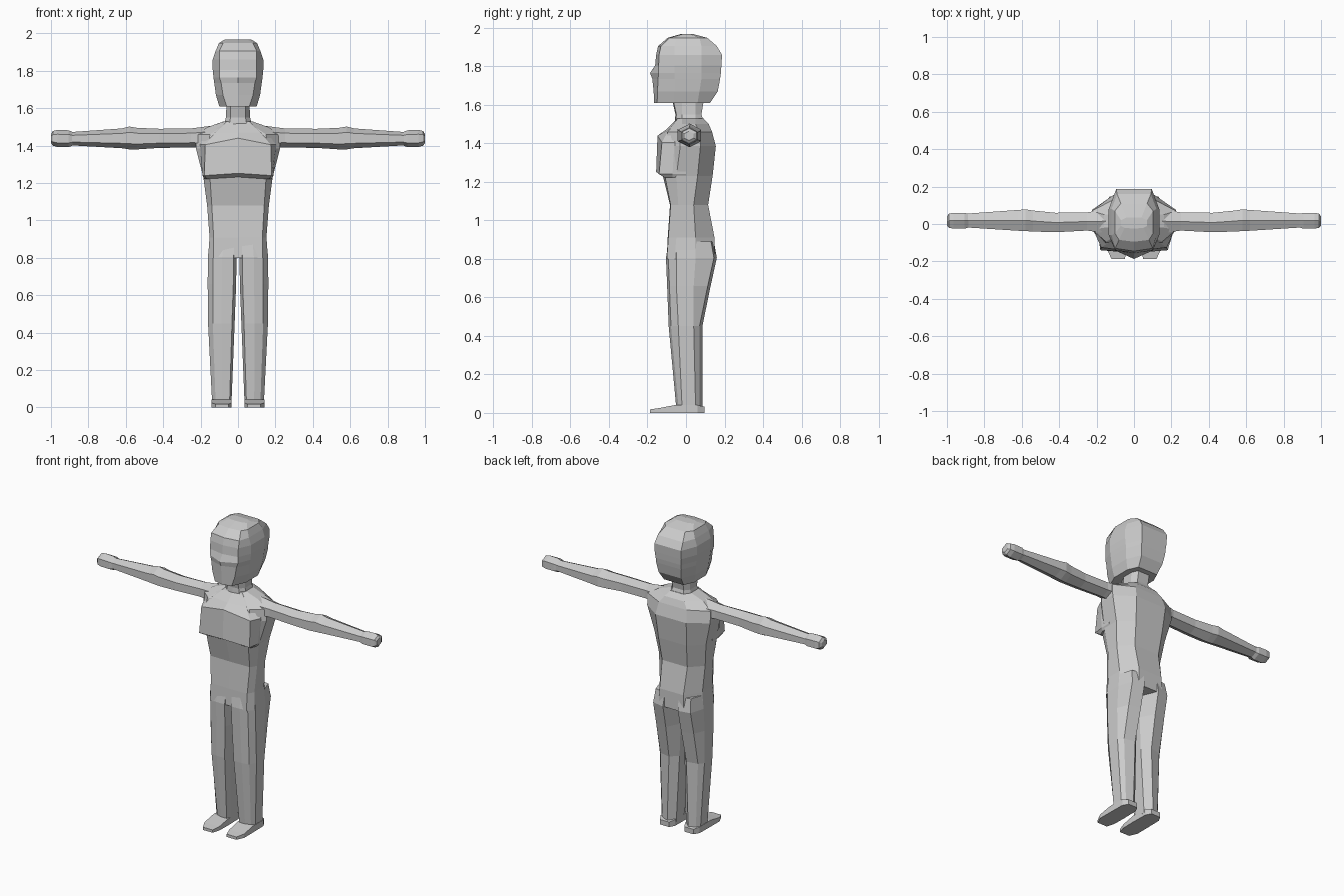
import bpy, bmesh

skin = bpy.data.materials.new("plain_grey")
skin.diffuse_color = (0.6, 0.6, 0.6, 1)


def loft(name, rings):
    """Skin a list of equal-length point rings and cap both ends."""
    bm = bmesh.new()
    loops = [[bm.verts.new(p) for p in ring] for ring in rings]
    n = len(loops[0])
    for a, b in zip(loops, loops[1:]):
        for i in range(n):
            j = (i + 1) % n
            bm.faces.new((a[i], a[j], b[j], b[i]))
    bm.faces.new(loops[0][::-1])
    bm.faces.new(loops[-1])
    bmesh.ops.recalc_face_normals(bm, faces=bm.faces)
    me = bpy.data.meshes.new(name)
    bm.to_mesh(me)
    bm.free()
    me.materials.append(skin)
    ob = bpy.data.objects.new(name, me)
    bpy.context.collection.objects.link(ob)
    return ob


def body_ring(z, w, nose, front, fw, s1, s2, back, bw, lift=0):
    """Ten-sided symmetric section: centre front, flat front, sides, back."""
    half = [(fw, front, z), (w, s1, z), (w, s2, z), (bw, back, z)]
    left = [(-x, y, h) for x, y, h in reversed(half)]
    return [(0, nose, z + lift)] + half + [(0, back, z)] + left


def mirror_x(ob):
    mod = ob.modifiers.new("mirror", 'MIRROR')
    mod.use_axis[0] = True
    mod.use_mirror_merge = False


# Torso: hips, waist, ribs, shoulders
loft("torso", [body_ring(*r) for r in [
    (0.80, 0.160, -0.095, -0.100, 0.13, -0.06, 0.05, 0.150, 0.09),
    (0.91, 0.152, -0.095, -0.092, 0.13, -0.05, 0.05, 0.148, 0.085),
    (1.08, 0.165, -0.083, -0.080, 0.14, -0.04, 0.04, 0.115, 0.09),
    (1.23, 0.185, -0.120, -0.110, 0.15, -0.05, 0.06, 0.138, 0.10),
    (1.385, 0.225, -0.125, -0.115, 0.16, -0.03, 0.075, 0.155, 0.11),
    (1.46, 0.225, -0.105, -0.095, 0.15, -0.03, 0.07, 0.135, 0.10),
    (1.50, 0.160, -0.065, -0.060, 0.09, -0.02, 0.05, 0.118, 0.07),
    (1.53, 0.075, -0.050, -0.045, 0.06, -0.02, 0.05, 0.090, 0.05)]])

# Chest plate with a lip below and slope up to the collar
loft("chest_plate", [body_ring(*r) for r in [
    (1.222, 0.180, -0.120, -0.110, 0.165, -0.07, 0.0, 0.05, 0.10, 0.010),
    (1.240, 0.190, -0.155, -0.140, 0.180, -0.07, 0.0, 0.05, 0.10, 0.012),
    (1.405, 0.205, -0.148, -0.125, 0.175, -0.06, 0.0, 0.05, 0.10, 0.035),
    (1.470, 0.180, -0.105, -0.090, 0.120, -0.04, 0.0, 0.05, 0.10),
    (1.525, 0.075, -0.050, -0.045, 0.060, -0.02, 0.0, 0.05, 0.05)]])

# Neck
loft("neck", [body_ring(*r) for r in [
    (1.49, 0.080, -0.060, -0.055, 0.05, -0.02, 0.05, 0.100, 0.05),
    (1.55, 0.065, -0.055, -0.050, 0.04, -0.02, 0.05, 0.080, 0.04),
    (1.64, 0.060, -0.075, -0.070, 0.04, -0.02, 0.05, 0.095, 0.04)]])

# Head: jaw, nose, brow, crown
loft("head", [body_ring(*r) for r in [
    (1.610, 0.100, -0.165, -0.150, 0.06, -0.06, 0.06, 0.125, 0.07),
    (1.670, 0.118, -0.168, -0.148, 0.08, -0.06, 0.07, 0.165, 0.08),
    (1.735, 0.127, -0.175, -0.145, 0.09, -0.06, 0.08, 0.177, 0.09),
    (1.765, 0.131, -0.187, -0.142, 0.10, -0.06, 0.08, 0.181, 0.09),
    (1.805, 0.135, -0.160, -0.142, 0.10, -0.06, 0.08, 0.184, 0.095),
    (1.860, 0.135, -0.155, -0.140, 0.10, -0.06, 0.08, 0.187, 0.095),
    (1.905, 0.120, -0.145, -0.130, 0.10, -0.06, 0.08, 0.160, 0.09),
    (1.948, 0.102, -0.095, -0.085, 0.08, -0.05, 0.07, 0.110, 0.07),
    (1.968, 0.070, -0.025, -0.020, 0.05, -0.01, 0.02, 0.035, 0.04)]])


def arm_ring(x, lo, hi, front, back):
    """Hexagonal section with a ridge on top and underneath."""
    m, q = (front + back) / 2, (hi - lo) / 4
    return [(x, m, hi), (x, back, hi - q), (x, back, lo + q),
            (x, m, lo), (x, front, lo + q), (x, front, hi - q)]


# Arms with elbow bulge, then hands
mirror_x(loft("arm", [arm_ring(*r) for r in [
    (0.15, 1.385, 1.505, -0.05, 0.08), (0.25, 1.390, 1.492, -0.035, 0.062),
    (0.42, 1.388, 1.490, -0.044, 0.060), (0.54, 1.380, 1.495, -0.040, 0.072),
    (0.58, 1.380, 1.502, -0.038, 0.078), (0.62, 1.386, 1.492, -0.036, 0.075),
    (0.90, 1.402, 1.472, -0.018, 0.055)]]))
mirror_x(loft("hand", [arm_ring(*r) for r in [
    (0.875, 1.405, 1.468, -0.015, 0.05), (0.905, 1.392, 1.482, -0.025, 0.06),
    (0.965, 1.392, 1.484, -0.025, 0.06), (0.990, 1.400, 1.478, -0.020, 0.055),
    (1.000, 1.415, 1.462, -0.010, 0.04)]]))


def leg_ring(z, inner, outer, front, back, s1, s2):
    """Eight-sided section with a broad front and a narrow calf."""
    w = outer - inner
    a, b, c = inner + 0.1 * w, inner + 0.5 * w, outer - 0.18 * w
    return [(a, front, z), (b, front, z), (c, front + 0.012, z), (outer, s1, z),
            (outer, s2, z), (c, back - 0.015, z), (a + 0.03, back, z), (inner, s2, z),
            (inner, s1, z)]


# Legs
mirror_x(loft("leg", [leg_ring(*r) for r in [
    (0.02, 0.035, 0.138, -0.050, 0.085, -0.02, 0.05),
    (0.45, 0.018, 0.160, -0.090, 0.085, -0.04, 0.04),
    (0.66, 0.010, 0.162, -0.098, 0.128, -0.05, 0.04),
    (0.805, 0.008, 0.161, -0.104, 0.160, -0.05, 0.05),
    (0.89, 0.004, 0.152, -0.090, 0.145, -0.05, 0.05)]]))

# Feet: flat soles tapering towards the toes
mirror_x(loft("foot", [[(a, y, 0), (b, y, 0), (b, y, h), (a, y, h)] for y, a, b, h in [
    (0.095, 0.055, 0.120, 0.032), (0.06, 0.036, 0.140, 0.040),
    (-0.05, 0.034, 0.142, 0.042), (-0.14, 0.036, 0.142, 0.025),
    (-0.188, 0.050, 0.120, 0.018)]]))
